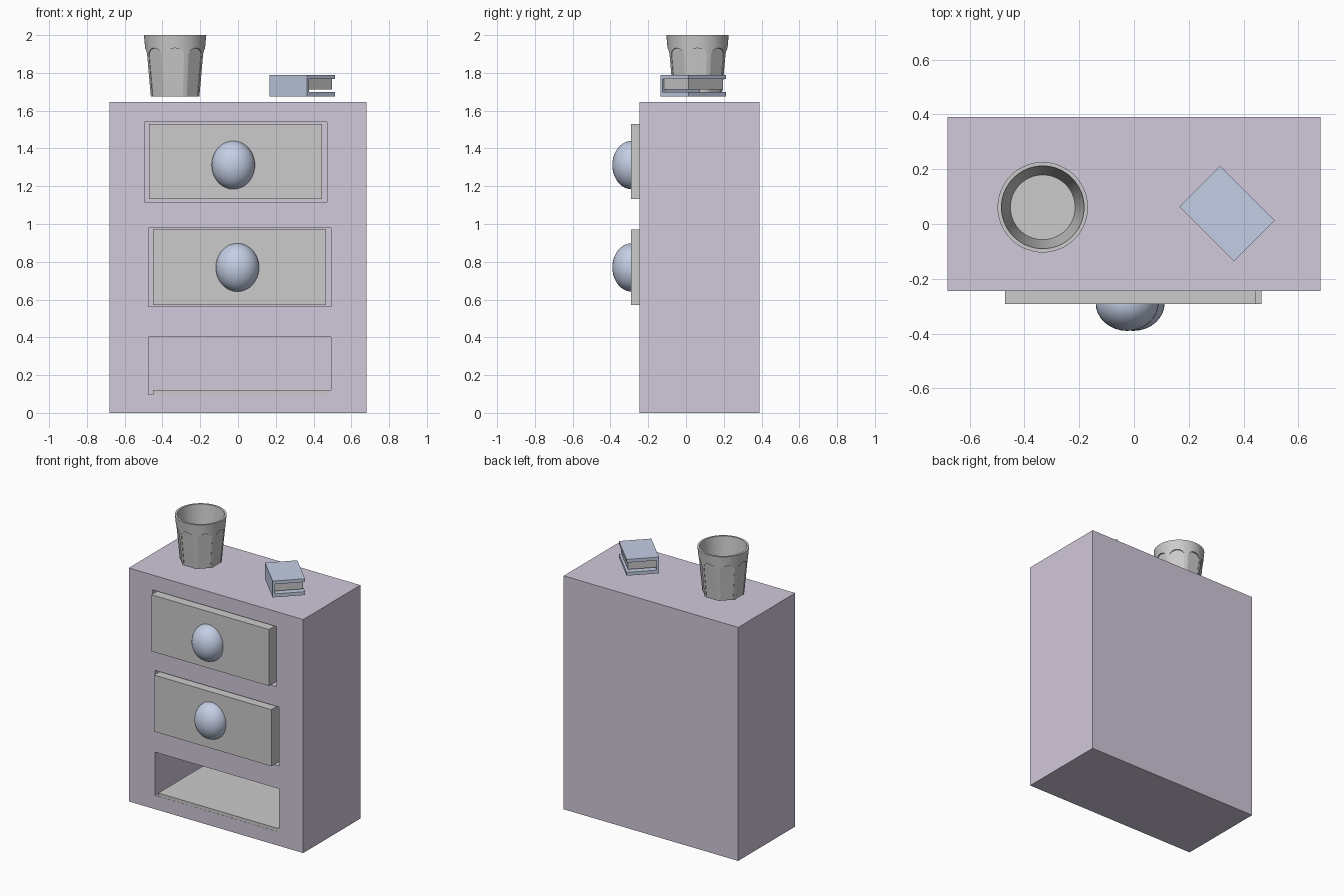
import bpy, bmesh, math
from mathutils import Vector

if "Cube" in bpy.data.objects:
    bpy.data.objects.remove(bpy.data.objects["Cube"])


def material(name, rgb):
    m = bpy.data.materials.new(name)
    m.diffuse_color = (*rgb, 1)
    m.use_nodes = True
    m.node_tree.nodes["Principled BSDF"].inputs["Base Color"].default_value = m.diffuse_color
    return m


PURPLE = material("mauve_wood", (0.64, 0.58, 0.70))
BLUE = material("slate_blue", (0.55, 0.62, 0.78))


def add_object(name, bm, mat=None):
    bmesh.ops.recalc_face_normals(bm, faces=bm.faces)
    me = bpy.data.meshes.new(name)
    bm.to_mesh(me)
    bm.free()
    ob = bpy.data.objects.new(name, me)
    bpy.context.collection.objects.link(ob)
    if mat:
        me.materials.append(mat)
    return ob


def add_box(bm, x, y, z):
    verts = bmesh.ops.create_cube(bm, size=1)["verts"]
    for v in verts:
        v.co = [(a + b) / 2 + c * (b - a) for (a, b), c in zip((x, y, z), v.co)]


def box(name, x, y, z, mat=None):
    bm = bmesh.new()
    add_box(bm, x, y, z)
    return add_object(name, bm, mat)


def add_prism(bm, front, back):
    a = [bm.verts.new(p) for p in front]
    b = [bm.verts.new(p) for p in back]
    n = len(a)
    bm.faces.new(a)
    bm.faces.new(b[::-1])
    for i in range(n):
        j = (i + 1) % n
        bm.faces.new((a[j], a[i], b[i], b[j]))


def activate(ob):
    bpy.ops.object.select_all(action='DESELECT')
    ob.select_set(True)
    bpy.context.view_layer.objects.active = ob


def cut(ob, cutter):
    cutter.hide_render = True
    mod = ob.modifiers.new("cut", 'BOOLEAN')
    mod.operation, mod.solver, mod.object = 'DIFFERENCE', 'EXACT', cutter
    activate(ob)
    bpy.ops.object.modifier_apply(modifier=mod.name)
    bpy.data.objects.remove(cutter)


# Cabinet with three deep drawer bays
FRONT, BACK = -0.245, 0.39
cabinet = box("cabinet_body", (-0.68, 0.68), (FRONT, BACK), (0, 1.645), PURPLE)
bays = bmesh.new()
for x, z in (((-0.495, 0.47), (1.117, 1.54)),
             ((-0.475, 0.493), (0.562, 0.978)),
             ((-0.475, 0.493), (0.097, 0.402))):
    add_box(bays, x, (-0.5, 0.34), z)
cut(cabinet, add_object("bay_cutter", bays))

# Two drawers with round knobs
for label, x, z, knob in (("top", (-0.47, 0.445), (1.132, 1.53), (-0.025, 1.312)),
                          ("middle", (-0.45, 0.465), (0.572, 0.97), (-0.003, 0.77))):
    box(label + "_drawer", x, (-0.292, 0.33), z)
    bm = bmesh.new()
    bmesh.ops.create_uvsphere(bm, u_segments=32, v_segments=20, radius=1)
    for v in bm.verts:
        v.co = (knob[0] + 0.115 * v.co.x, -0.288 + 0.102 * v.co.y, knob[1] + 0.128 * v.co.z)
    activate(add_object(label + "_knob", bm, BLUE))
    bpy.ops.object.shade_smooth_by_angle()

# Floor board of the empty bottom bay
box("bay_floor", (-0.45, 0.493), (FRONT + 0.001, 0.34), (0.097, 0.12))

# Tapered cup, turned from a profile
CX, CY, Z0, Z1 = -0.333, 0.061, 1.675, 2.0


def cup_radius(z):
    return 0.135 + (0.165 - 0.135) * (z - Z0) / (Z1 - Z0)


profile = [(0, Z0), (0.135, Z0), (0.165, Z1), (0.151, Z1), (0.118, 1.70), (0, 1.70)]
bm = bmesh.new()
pts = [bm.verts.new((CX + r, CY, z)) for r, z in profile]
edges = [bm.edges.new(p) for p in zip(pts, pts[1:])]
bmesh.ops.spin(bm, geom=pts + edges, cent=(CX, CY, 0), axis=(0, 0, 1),
               angle=math.tau, steps=64, use_merge=True)
bmesh.ops.remove_doubles(bm, verts=bm.verts, dist=1e-5)
cup = add_object("cup", bm)

# Eight arched flutes cut around the cup
arch = [(-0.047, 1.65)]
arch += [(-0.047 * math.cos(math.pi * i / 12), 1.895 + 0.036 * math.sin(math.pi * i / 12))
         for i in range(13)]
arch += [(0.047, 1.65)]
flutes = bmesh.new()
for k in range(8):
    a = math.tau * k / 8
    out, side = Vector((math.sin(a), -math.cos(a), 0)), Vector((math.cos(a), math.sin(a), 0))
    inner, outer = [], []
    for w, z in arch:
        r = cup_radius(z)
        base = Vector((CX, CY, z)) + side * (w * r / 0.155)
        inner.append(base + out * (r - 0.010))
        outer.append(base + out * (r + 0.05))
    add_prism(flutes, inner, outer)
cut(cup, add_object("flute_cutter", flutes))
activate(cup)
bpy.ops.object.shade_smooth_by_angle(angle=math.radians(20))

# Small book: C-shaped cover around a page block
cover = [(-0.105, 1.675), (0.105, 1.675), (0.105, 1.699), (-0.09, 1.699),
         (-0.09, 1.767), (0.105, 1.767), (0.105, 1.79), (-0.105, 1.79)]
bm = bmesh.new()
add_prism(bm, [(x, -0.141, z) for x, z in cover], [(x, 0.141, z) for x, z in cover])
book = [add_object("book_cover", bm, BLUE),
        box("book_pages", (-0.09, 0.094), (-0.129, 0.129), (1.713, 1.767))]
for ob in book:
    ob.location = (0.34, 0.038, 0)
    ob.rotation_euler.z = math.radians(45)
